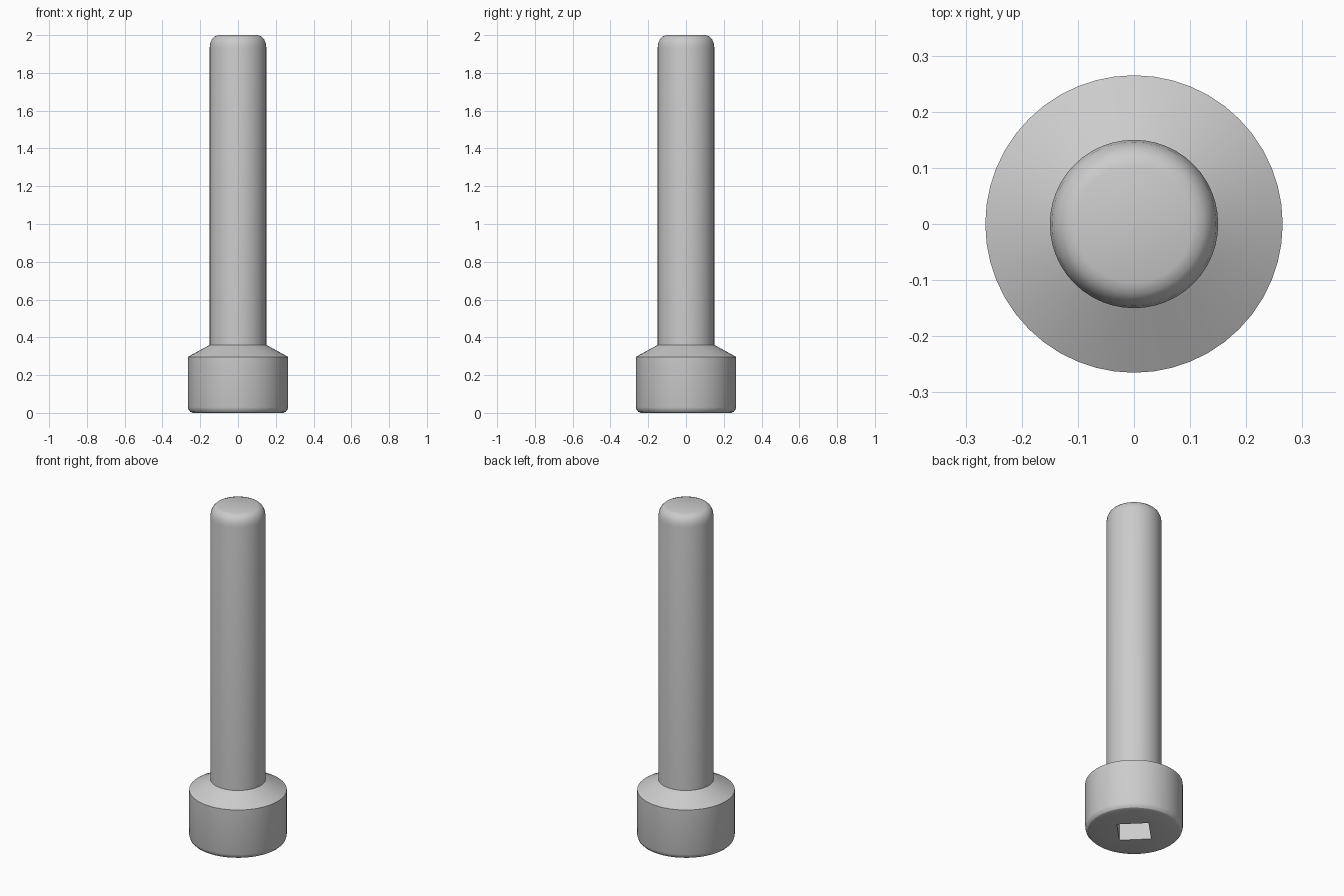
import bpy, bmesh, math

if "Cube" in bpy.data.objects:
    bpy.data.objects.remove(bpy.data.objects["Cube"])

SEG = 48


def circle(a, r):
    return r


def square(a, r):
    # four-sided outline with its corners on the x and y axes
    return r / (abs(math.cos(a)) + abs(math.sin(a)))


# Profile from socket floor, out round the head, up the shaft to the tip
rings = [
    (square, 0.122, 0.20),
    (square, 0.122, 0.0),
    (circle, 0.238, 0.0),
    (circle, 0.252, 0.005),
    (circle, 0.261, 0.015),
    (circle, 0.265, 0.03),
    (circle, 0.265, 0.297),
    (circle, 0.15, 0.36),
    (circle, 0.15, 1.935),
    (circle, 0.146, 1.96),
    (circle, 0.137, 1.98),
    (circle, 0.124, 1.993),
    (circle, 0.105, 2.0),
]

bm = bmesh.new()
loops = []
for shape, r, z in rings:
    loop = []
    for i in range(SEG):
        a = 2 * math.pi * i / SEG
        d = shape(a, r)
        loop.append(bm.verts.new((d * math.cos(a), d * math.sin(a), z)))
    loops.append(loop)

# Walls between neighbouring rings
for lo, hi in zip(loops, loops[1:]):
    for i in range(SEG):
        j = (i + 1) % SEG
        bm.faces.new((lo[i], lo[j], hi[j], hi[i]))

# Socket floor and flat tip
bm.faces.new(list(reversed(loops[0])))
bm.faces.new(loops[-1])
bmesh.ops.recalc_face_normals(bm, faces=bm.faces)

mesh = bpy.data.meshes.new("socket_bolt")
bm.to_mesh(mesh)
bm.free()

# Plain grey metal
mat = bpy.data.materials.new("grey metal")
mat.diffuse_color = (0.6, 0.6, 0.6, 1)
mat.use_nodes = True
mat.node_tree.nodes["Principled BSDF"].inputs["Base Color"].default_value = mat.diffuse_color
mesh.materials.append(mat)

bolt = bpy.data.objects.new("socket_bolt", mesh)
bpy.context.collection.objects.link(bolt)
bpy.context.view_layer.objects.active = bolt
bolt.select_set(True)
bpy.ops.object.shade_smooth_by_angle(angle=math.radians(28))
